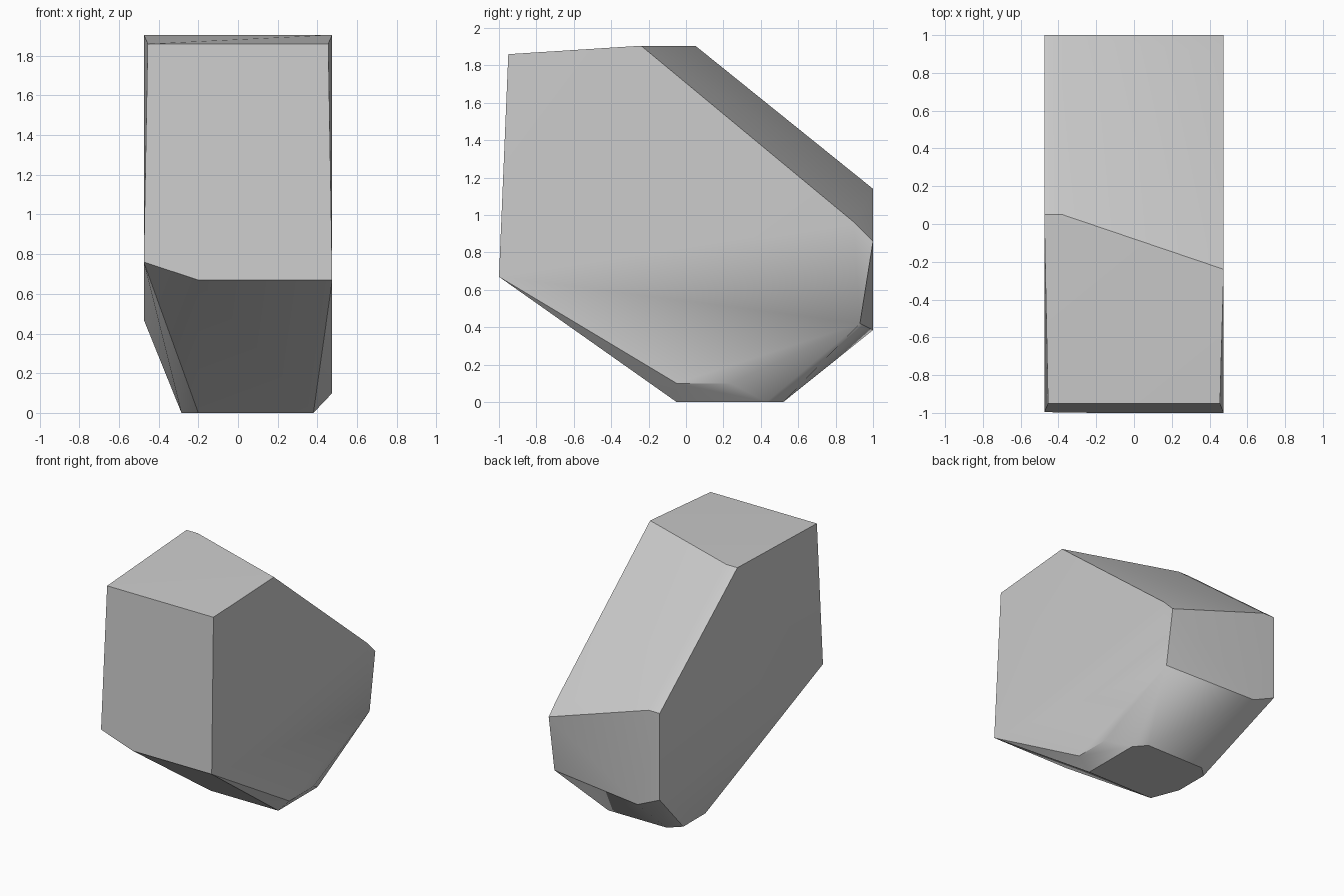
import bpy, bmesh, math

old = bpy.data.objects.get("Cube")
if old:
    bpy.data.objects.remove(old, do_unlink=True)

W = 0.475  # half width of the stone

# Flat underside: outline on the ground
base = [(.38, -.05, 0), (.38, .43, 0), (.3, .52, 0), (-.2, .52, 0),
        (-.285, .44, 0), (-.285, .17, 0), (-.2, -.05, 0)]
# Corners of the +x side
left_side = [(W - .02, -.95, 1.86), (W, -.24, 1.905), (W, .9, .96), (W, 1, .86),
             (W, .93, .42), (W, .24, .1), (W, -.05, .1), (W, -1, .67)]
# Corners of the -x side, with its narrow chamfers
right_side = [(.02 - W, -.95, 1.86), (-W, .05, 1.905), (-.38, .05, 1.905),
              (-W, 1, 1.14), (-.38, 1, 1.14), (-W, 1, .47), (-.285, 1, .385),
              (-W, -.996, .76), (-.2, -1, .67)]

# Wrap the corners into a faceted stone
bm = bmesh.new()
for p in base + left_side + right_side:
    bm.verts.new(p)
bmesh.ops.convex_hull(bm, input=bm.verts)
bmesh.ops.dissolve_limit(bm, angle_limit=math.radians(1),
                         verts=bm.verts, edges=bm.edges)
bmesh.ops.recalc_face_normals(bm, faces=bm.faces)
mesh = bpy.data.meshes.new("faceted_stone")
bm.to_mesh(mesh)
bm.free()
stone = bpy.data.objects.new("faceted_stone", mesh)
bpy.context.collection.objects.link(stone)

# Plain grey stone
grey = bpy.data.materials.new("stone_grey")
grey.use_nodes = True
color = (.6, .6, .6, 1)
grey.diffuse_color = color
grey.node_tree.nodes["Principled BSDF"].inputs["Base Color"].default_value = color
mesh.materials.append(grey)

# Soft blends over shallow edges, crisp main edges
bpy.ops.object.select_all(action='DESELECT')
stone.select_set(True)
bpy.context.view_layer.objects.active = stone
bpy.ops.object.shade_smooth_by_angle(angle=math.radians(30))
